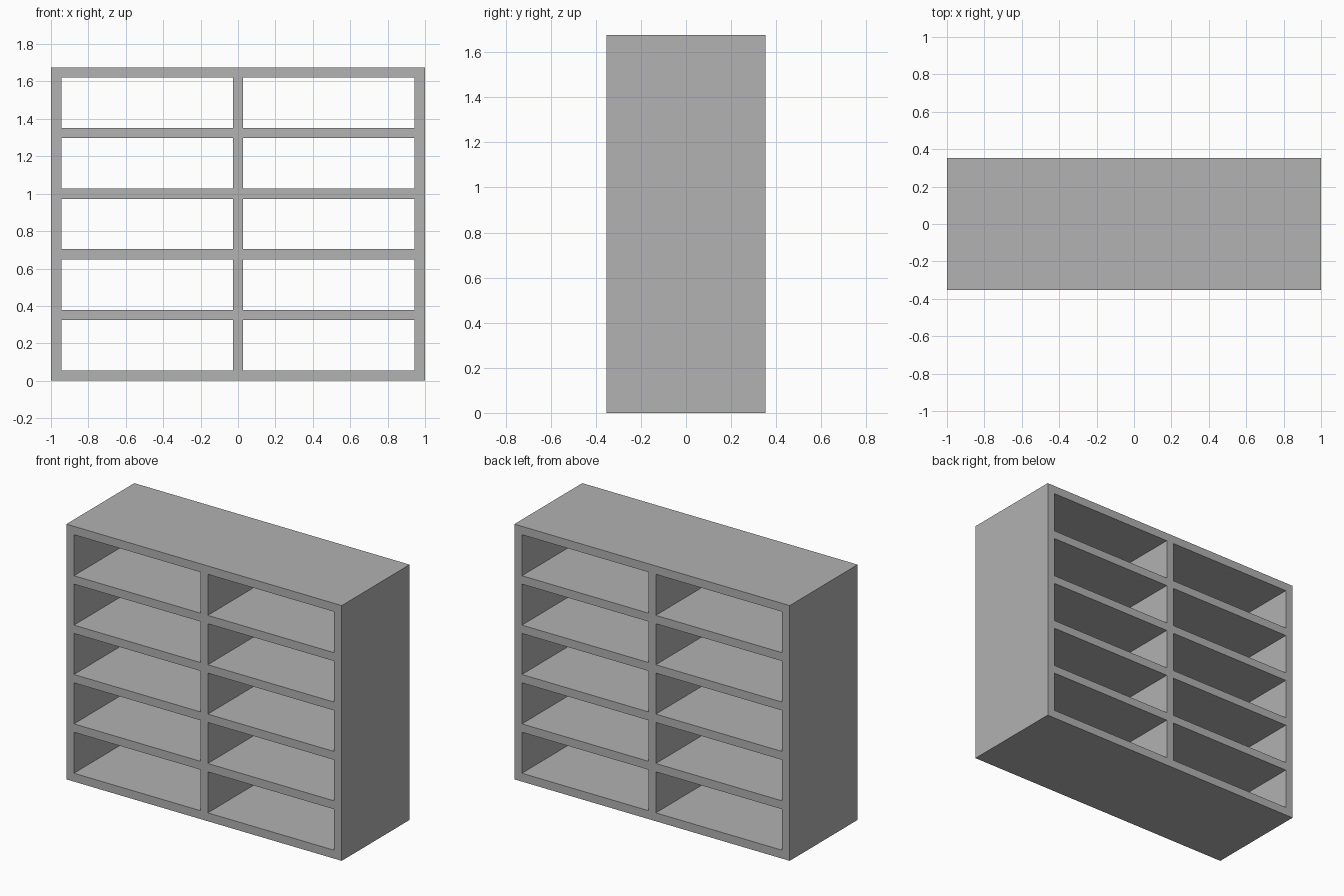
import bpy
import bmesh

if "Cube" in bpy.data.objects:
    bpy.data.objects.remove(bpy.data.objects["Cube"])

WIDTH, DEPTH, HEIGHT = 2.0, 0.704, 1.676
BOARD = 0.055
COLUMNS, ROWS = 2, 5


def board_edges(start, length, openings):
    """Both edges of every board along one direction."""
    pitch = (length - BOARD) / openings
    return [start + i * pitch + side for i in range(openings + 1) for side in (0, BOARD)]


xs = board_edges(-WIDTH / 2, WIDTH, COLUMNS)
zs = board_edges(0, HEIGHT, ROWS)

# Front outline of the boards: every grid cell except the openings
bm = bmesh.new()
verts = [[bm.verts.new((x, -DEPTH / 2, z)) for z in zs] for x in xs]
for i in range(len(xs) - 1):
    for j in range(len(zs) - 1):
        if i % 2 and j % 2:
            continue
        bm.faces.new((verts[i][j], verts[i + 1][j], verts[i + 1][j + 1], verts[i][j + 1]))

# Extrude to full depth, keeping the compartments open front and back
front = bm.faces[:]
result = bmesh.ops.extrude_face_region(bm, geom=front, use_keep_orig=True)
moved = [v for v in result["geom"] if isinstance(v, bmesh.types.BMVert)]
bmesh.ops.translate(bm, verts=moved, vec=(0, DEPTH, 0))
bmesh.ops.recalc_face_normals(bm, faces=bm.faces[:])

mesh = bpy.data.meshes.new("shelf_unit")
bm.to_mesh(mesh)
bm.free()

grey = bpy.data.materials.new("grey")
grey.diffuse_color = (0.445, 0.445, 0.445, 1)
grey.use_nodes = True
grey.node_tree.nodes["Principled BSDF"].inputs["Base Color"].default_value = grey.diffuse_color
mesh.materials.append(grey)

shelf_unit = bpy.data.objects.new("shelf_unit", mesh)
bpy.context.collection.objects.link(shelf_unit)
